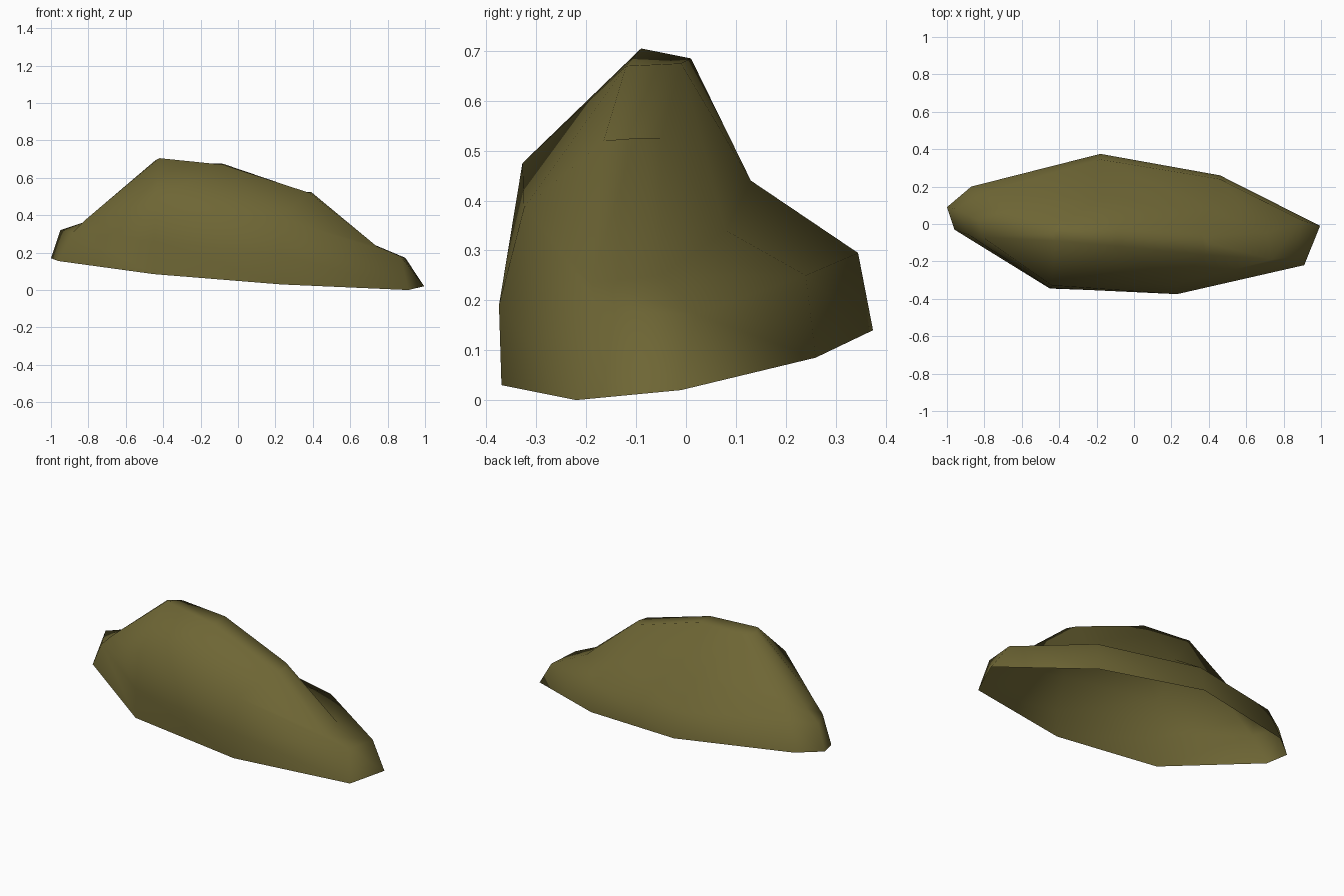
import bpy, bmesh, math

if "Cube" in bpy.data.objects:
    bpy.data.objects.remove(bpy.data.objects["Cube"])

# Moss-coloured stone
stone = bpy.data.materials.new("olive stone")
stone.diffuse_color = (0.155, 0.132, 0.035, 1)
stone.use_nodes = True
stone.node_tree.nodes["Principled BSDF"].inputs["Base Color"].default_value = stone.diffuse_color


def loft(name, rings, material, angle):
    """Skin a stack of equal-sized rings; open underneath, closed on top."""
    bm = bmesh.new()
    loops = [[bm.verts.new(p) for p in ring] for ring in rings]
    n = len(loops[0])
    for level, (low, high) in enumerate(zip(loops, loops[1:])):
        for i in range(n):
            a, b, c, d = low[i], low[(i + 1) % n], high[(i + 1) % n], high[i]
            # the top band splits its quads the other way
            if level == len(rings) - 2:
                tris = ((a, b, c), (a, c, d))
            else:
                tris = ((a, b, d), (b, c, d))
            for tri in tris:
                bm.faces.new(tri)
    cap = bm.faces.new(loops[-1])
    bmesh.ops.triangulate(bm, faces=[cap])
    mesh = bpy.data.meshes.new(name)
    bm.to_mesh(mesh)
    bm.free()
    mesh.materials.append(material)
    obj = bpy.data.objects.new(name, mesh)
    bpy.context.collection.objects.link(obj)
    bpy.context.view_layer.objects.active = obj
    obj.select_set(True)
    bpy.ops.object.shade_smooth_by_angle(angle=math.radians(angle))
    return obj


# Each ring starts at the left end and runs round the front, right end and back
base = [(-.96, -.03, .155), (-.45, -.345, .085), (.23, -.37, .03),
        (.91, -.22, 0), (.995, -.01, .02), (.46, .26, .085),
        (-.18, .375, .14), (-.87, .2, .17), (-1, .09, .17)]
ledge = [(-.88, -.06, .31), (-.45, -.343, .26), (.23, -.375, .19),
         (.87, -.175, .18), (.895, .02, .172), (.46, .24, .25),
         (-.18, .345, .295), (-.8, .17, .34), (-.95, .08, .32)]
step = [(-.81, -.07, .38), (-.44, -.328, .475), (.22, -.325, .385),
        (.74, -.19, .235), (.71, -.05, .25), (.4, .08, .34),
        (-.18, .13, .44), (-.66, .08, .41), (-.83, .02, .36)]
crest = [(-.44, -.05, .695), (-.42, -.09, .705), (-.08, -.12, .67),
         (.38, -.165, .52), (.39, -.1, .525), (.36, -.05, .525),
         (-.08, -.01, .675), (-.38, .01, .685), (-.42, -.01, .685)]

loft("rock", [base, ledge, step, crest], stone, 80)
